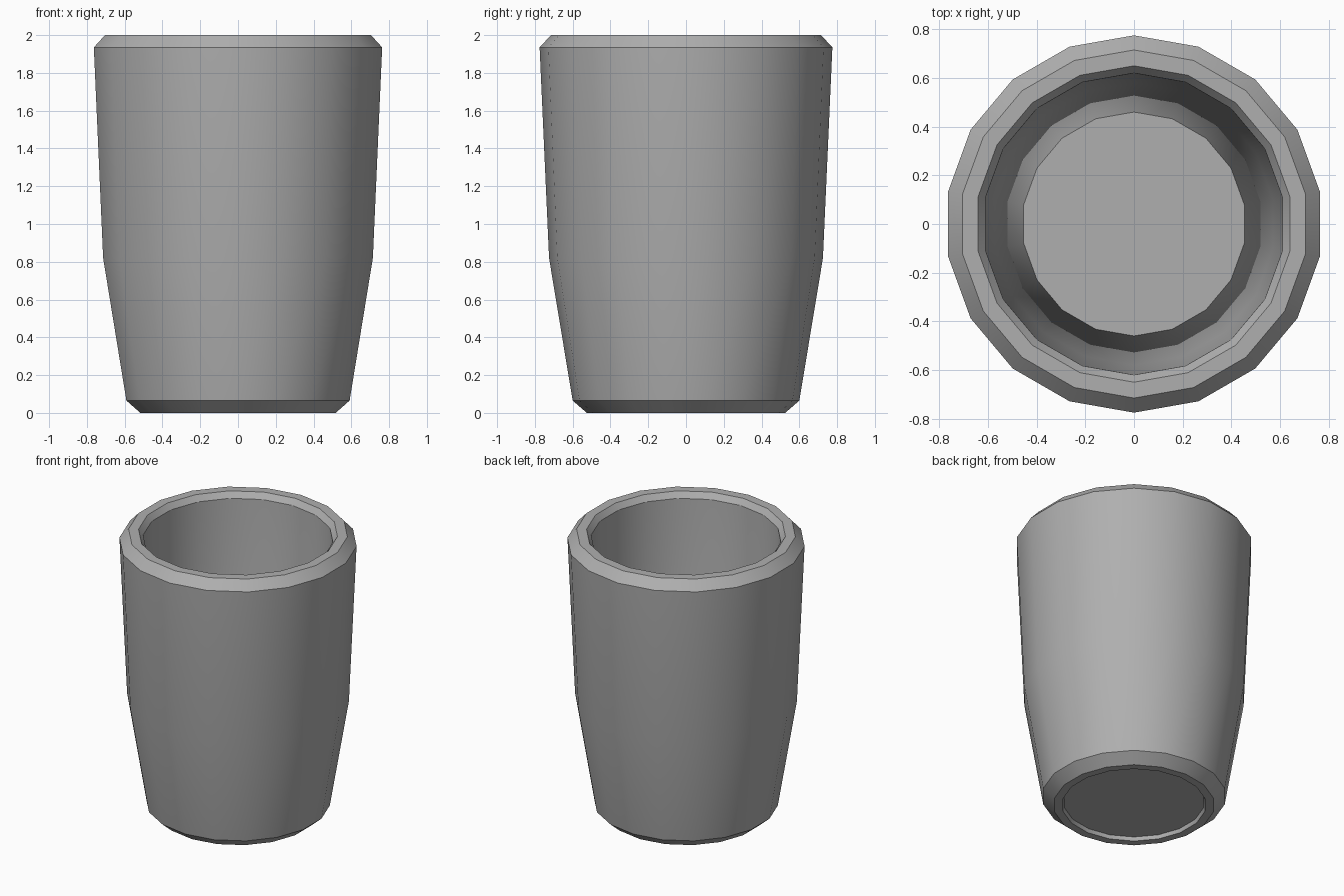
import bpy
import math

if "Cube" in bpy.data.objects:
    bpy.data.objects.remove(bpy.data.objects["Cube"])

SIDES = 18

# Darker grey for the whole cup
grey = bpy.data.materials.new("dark_grey")
grey.diffuse_color = (0.43, 0.43, 0.43, 1.0)
grey.use_nodes = True
grey.node_tree.nodes["Principled BSDF"].inputs["Base Color"].default_value = grey.diffuse_color


def ring(r, z):
    """One 18-sided ring with a corner on the y axis."""
    step = 2 * math.pi / SIDES
    return [(-r * math.sin(i * step), r * math.cos(i * step), z) for i in range(SIDES)]


def make_object(name, verts, faces):
    mesh = bpy.data.meshes.new(name)
    mesh.from_pydata(verts, [], faces)
    mesh.materials.append(grey)
    mesh.update()
    obj = bpy.data.objects.new(name, mesh)
    bpy.context.collection.objects.link(obj)
    bpy.ops.object.select_all(action='DESELECT')
    obj.select_set(True)
    bpy.context.view_layer.objects.active = obj
    bpy.ops.object.shade_smooth_by_angle(angle=math.radians(30))
    return obj


# Cup wall: closed cross-section (radius, height), up the outside and down the inside
profile = [
    (0.525, 0.0), (0.60, 0.065), (0.725, 0.82), (0.775, 1.935), (0.715, 2.0),
    (0.65, 2.0), (0.62, 1.96), (0.58, 0.82), (0.46, 0.025), (0.47, 0.0),
]
verts = [v for r, z in profile for v in ring(r, z)]
faces = []
for k in range(len(profile)):
    a, b = k * SIDES, (k + 1) % len(profile) * SIDES
    for i in range(SIDES):
        j = (i + 1) % SIDES
        faces.append((a + i, a + j, b + j, b + i))
make_object("cup_wall", verts, faces)

# Cup floor, slightly recessed from the foot
make_object("cup_floor", ring(0.46, 0.025), [tuple(range(SIDES))])
